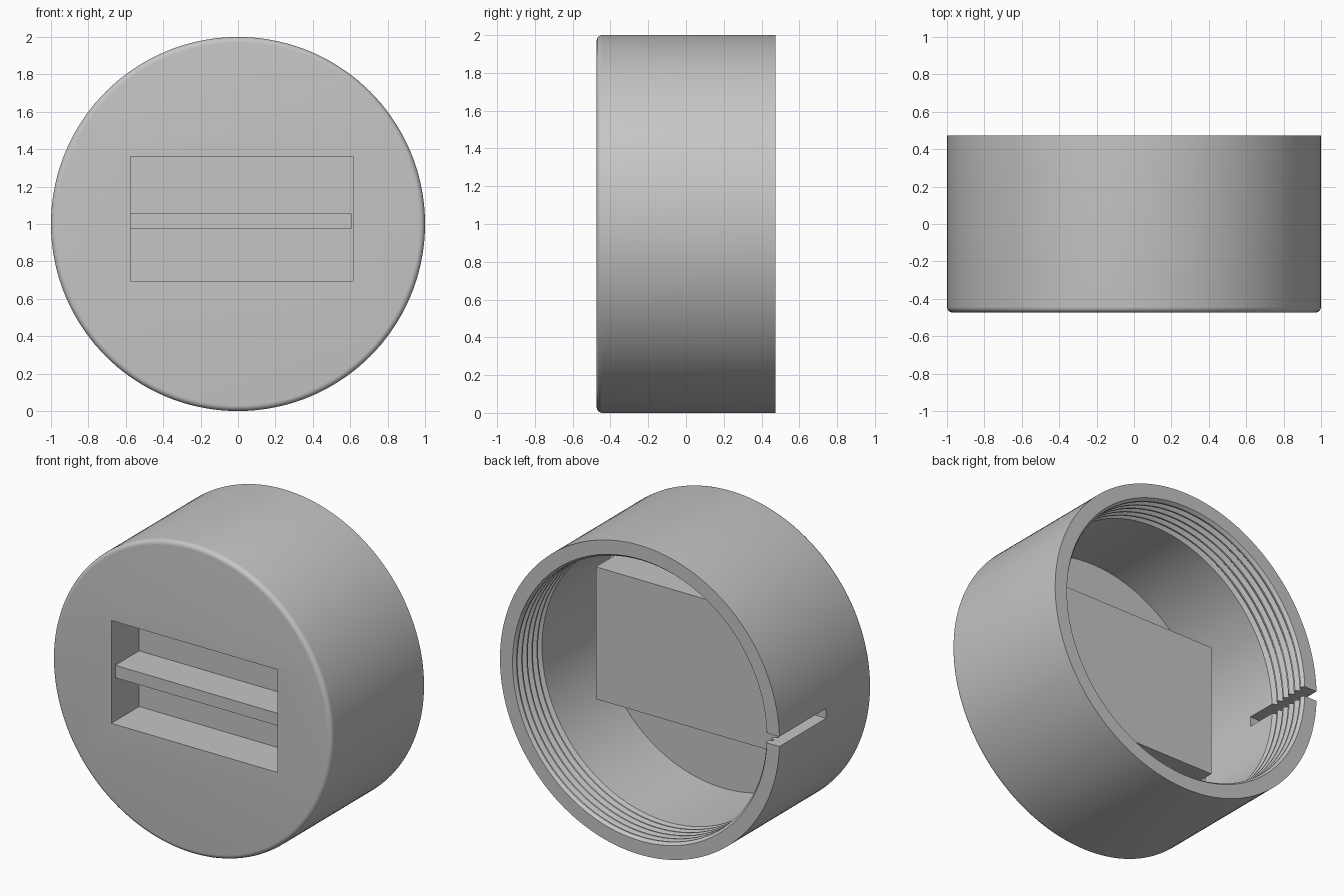
import bpy, bmesh, math
from mathutils import Vector

default = bpy.data.objects.get("Cube")
if default:
    bpy.data.objects.remove(default, do_unlink=True)

SEGMENTS = 144
HALF = 0.473      # half depth of the cap
WALL = 0.095      # thickness of the floor and pocket walls
BORE = 0.895      # radius of the inner wall
GROOVE = 0.922    # radius at the bottom of the thread grooves
PITCH = 0.052
FILLET = 0.03

grey = bpy.data.materials.new("plain_grey")
grey.use_nodes = True
colour = (0.56, 0.56, 0.56, 1)
grey.diffuse_color = colour
grey.node_tree.nodes["Principled BSDF"].inputs["Base Color"].default_value = colour


def make_object(name, bm):
    bmesh.ops.recalc_face_normals(bm, faces=bm.faces[:])
    mesh = bpy.data.meshes.new(name)
    bm.to_mesh(mesh)
    bm.free()
    mesh.materials.append(grey)
    obj = bpy.data.objects.new(name, mesh)
    bpy.context.collection.objects.link(obj)
    return obj


def box(name, low, high):
    low, high = Vector(low), Vector(high)
    bm = bmesh.new()
    bmesh.ops.create_cube(bm, size=1)
    bmesh.ops.scale(bm, vec=high - low, verts=bm.verts)
    bmesh.ops.translate(bm, vec=(low + high) / 2, verts=bm.verts)
    return make_object(name, bm)


def activate(obj):
    bpy.ops.object.select_all(action='DESELECT')
    obj.select_set(True)
    bpy.context.view_layer.objects.active = obj


def combine(target, other, operation):
    other.hide_render = True
    mod = target.modifiers.new(other.name, 'BOOLEAN')
    mod.operation = operation
    mod.solver = 'EXACT'
    mod.object = other
    activate(target)
    bpy.ops.object.modifier_apply(modifier=mod.name)
    bpy.data.objects.remove(other, do_unlink=True)


# Cap profile as (radius, y): rounded front edge, outer wall, threads, inner wall
profile = []
for i in range(7):
    a = math.pi / 2 * i / 6
    profile.append((1 - FILLET + FILLET * math.sin(a),
                    -HALF + FILLET - FILLET * math.cos(a)))
profile += [(1, HALF), (0.91, HALF)]
for i in range(5):
    y = HALF - 0.02 - i * PITCH
    profile += [(BORE, y), (BORE, y - PITCH * 0.2),
                (GROOVE, y - PITCH * 0.5), (GROOVE, y - PITCH * 0.7)]
profile += [(BORE, y - PITCH), (BORE, -HALF + WALL)]

# Cap: turn the profile around the y axis and close the two discs
bm = bmesh.new()
verts = [bm.verts.new((r, y, 1)) for r, y in profile]
edges = [bm.edges.new(pair) for pair in zip(verts, verts[1:])]
bmesh.ops.spin(bm, geom=verts + edges, cent=(0, 0, 1), axis=(0, 1, 0),
               angle=math.tau, steps=SEGMENTS, use_merge=False)
bmesh.ops.remove_doubles(bm, verts=bm.verts[:], dist=0.0005)
bmesh.ops.holes_fill(bm, edges=[e for e in bm.edges if e.is_boundary], sides=0)
cap = make_object("threaded_cap", bm)

# Pocket housing inside the cap, then the pocket opened from the front
left, right, bottom, top = -0.575, 0.615, 0.695, 1.36
pocket_floor = -HALF + 0.285
combine(cap, box("pocket_housing",
                 (left - WALL, -HALF + WALL / 2, bottom - WALL),
                 (right + WALL, pocket_floor + WALL, top + WALL)), 'UNION')
combine(cap, box("pocket_cutter", (left, -1, bottom),
                 (right, pocket_floor, top)), 'DIFFERENCE')

# Slot through the side wall, open at the back rim
combine(cap, box("slot_cutter", (-1.2, -0.005, 0.966),
                 (-0.8, 1, 1.03)), 'DIFFERENCE')

activate(cap)
bpy.ops.object.shade_smooth_by_angle(angle=math.radians(30))

# Grip bar across the pocket
box("grip_bar", (left - 0.01, -HALF + 0.04, 0.975),
    (right - 0.007, pocket_floor + 0.01, 1.055))
